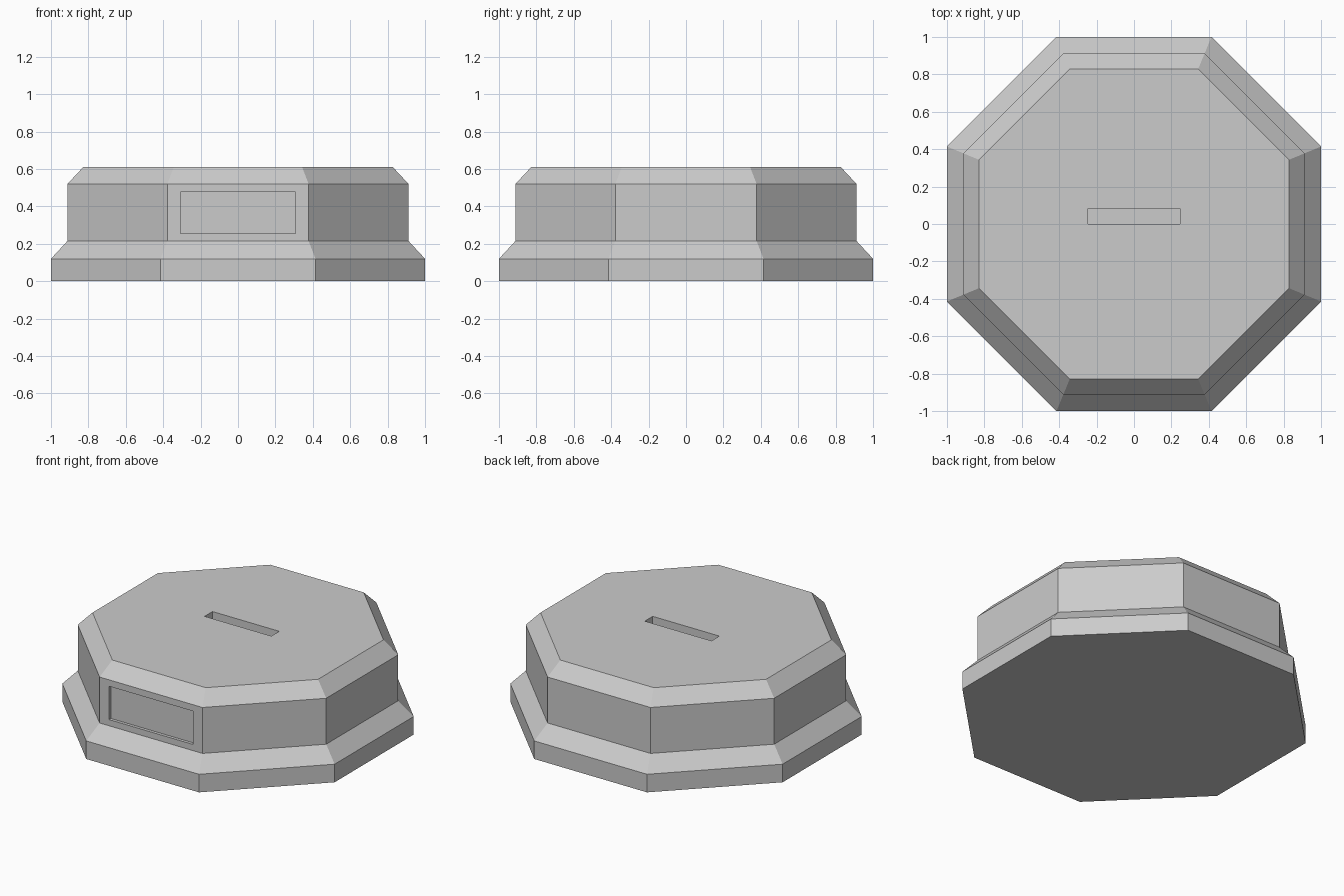
import bpy
import math

cube = bpy.data.objects.get("Cube")
if cube:
    bpy.data.objects.remove(cube, do_unlink=True)

SIDES = 8

stone = bpy.data.materials.new("plain grey")
stone.use_nodes = True
grey = (0.6, 0.6, 0.6, 1)
stone.diffuse_color = grey
stone.node_tree.nodes["Principled BSDF"].inputs["Base Color"].default_value = grey


def make_lathe(name, profile):
    """Stack octagon rings given as (apothem, height) and cap both ends."""
    verts, faces = [], []
    for apothem, z in profile:
        radius = apothem / math.cos(math.pi / SIDES)
        for i in range(SIDES):
            a = 2 * math.pi * (i + 0.5) / SIDES
            verts.append((radius * math.cos(a), radius * math.sin(a), z))
    for ring in range(len(profile) - 1):
        low = ring * SIDES
        for i in range(SIDES):
            j = (i + 1) % SIDES
            faces.append((low + i, low + j, low + SIDES + j, low + SIDES + i))
    faces.append(tuple(reversed(range(SIDES))))
    faces.append(tuple(range(len(verts) - SIDES, len(verts))))
    mesh = bpy.data.meshes.new(name)
    mesh.from_pydata(verts, [], faces)
    mesh.materials.append(stone)
    obj = bpy.data.objects.new(name, mesh)
    bpy.context.collection.objects.link(obj)
    return obj


def cut_box(target, low, high):
    """Carve an axis-aligned box out of the target."""
    centre = [(a + b) / 2 for a, b in zip(low, high)]
    bpy.ops.mesh.primitive_cube_add(size=1, location=centre)
    cutter = bpy.context.object
    cutter.name = "recess_cutter"
    cutter.scale = [b - a for a, b in zip(low, high)]
    cutter.hide_render = True
    cutter.data.materials.append(stone)
    mod = target.modifiers.new("recess", "BOOLEAN")
    mod.operation = "DIFFERENCE"
    mod.solver = "EXACT"
    mod.object = cutter
    bpy.context.view_layer.objects.active = target
    bpy.ops.object.modifier_apply(modifier=mod.name)
    bpy.data.objects.remove(cutter, do_unlink=True)


# Stepped octagonal plinth with chamfered shoulders
plinth = make_lathe("plinth", [
    (1, 0), (1, 0.12), (0.912, 0.215), (0.912, 0.52), (0.828, 0.61)])

# Slot in the top
cut_box(plinth, (-0.245, 0, 0.46), (0.245, 0.083, 0.7))

# Shallow nameplate recess on the front
cut_box(plinth, (-0.308, -1.1, 0.256), (0.308, -0.892, 0.477))
